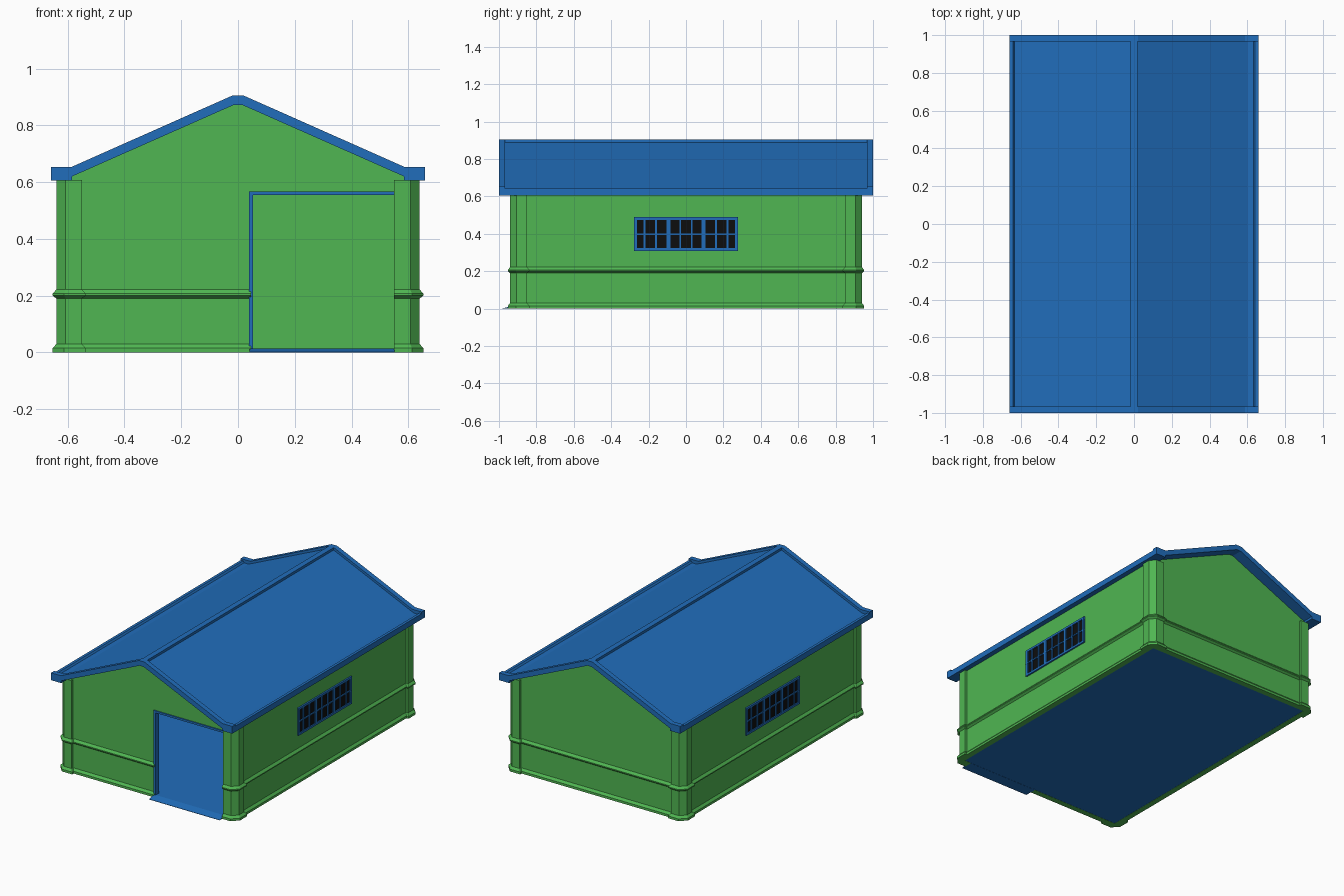
import bpy, bmesh

cube = bpy.data.objects.get("Cube")
if cube:
    bpy.data.objects.remove(cube, do_unlink=True)


def material(name, rgb):
    m = bpy.data.materials.new(name)
    m.use_nodes = True
    m.diffuse_color = (*rgb, 1)
    bsdf = next(n for n in m.node_tree.nodes if n.type == 'BSDF_PRINCIPLED')
    bsdf.inputs["Base Color"].default_value = (*rgb, 1)
    return m


GREEN = material("wall_green", (0.08, 0.47, 0.085))
BLUE = material("trim_blue", (0.015, 0.155, 0.50))
BLACK = material("pane_black", (0.004, 0.004, 0.004))


def finish(name, bm, mat):
    bmesh.ops.recalc_face_normals(bm, faces=bm.faces)
    mesh = bpy.data.meshes.new(name)
    bm.to_mesh(mesh)
    bm.free()
    mesh.materials.append(mat)
    ob = bpy.data.objects.new(name, mesh)
    bpy.context.collection.objects.link(ob)
    return ob


def loft(name, loops, mat):
    """Join equal-length point loops into a closed solid."""
    bm = bmesh.new()
    rings = [[bm.verts.new(p) for p in loop] for loop in loops]
    for a, b in zip(rings, rings[1:]):
        for i in range(len(a)):
            j = (i + 1) % len(a)
            bm.faces.new((a[i], a[j], b[j], b[i]))
    bm.faces.new(rings[0])
    bm.faces.new(rings[-1])
    return finish(name, bm, mat)


def boxes(name, spans, mat):
    """One object from boxes given as ((x0, x1), (y0, y1), (z0, z1))."""
    bm = bmesh.new()
    for span in spans:
        verts = bmesh.ops.create_cube(bm, size=1)["verts"]
        for v in verts:
            v.co = [s[0] if c < 0 else s[1] for s, c in zip(span, v.co)]
    return finish(name, bm, mat)


def extrude_y(name, half, y0, y1, mat):
    """Mirror an x-z half profile and extrude it along y."""
    outline = half + [(-x, z) for x, z in reversed(half)]
    return loft(name, [[(x, y, z) for x, z in outline] for y in (y0, y1)], mat)


def cut(ob, cutter):
    mod = ob.modifiers.new("cut", 'BOOLEAN')
    mod.operation, mod.solver, mod.object = 'DIFFERENCE', 'EXACT', cutter
    bpy.context.view_layer.objects.active = ob
    bpy.ops.object.modifier_apply(modifier=mod.name)
    bpy.data.objects.remove(cutter, do_unlink=True)


# Walls with chamfered corner pillars, skirting and belt moulding
def footprint(z, o):
    q = [(0.625 + o, 0.85 - o), (0.64 + o, 0.85 - o), (0.64 + o, 0.905 + 0.4 * o),
         (0.607 + 0.4 * o, 0.94 + o), (0.55 - o, 0.94 + o), (0.55 - o, 0.925 + o)]
    loop = []
    for sx, sy in ((1, 1), (-1, 1), (-1, -1), (1, -1)):
        part = q if sx * sy > 0 else q[::-1]
        loop += [(sx * x, sy * y, z) for x, y in part]
    return loop


OUT = 0.013
levels = [(0, OUT), (0.015, OUT), (0.03, 0), (0.19, 0), (0.2, OUT),
          (0.207, OUT), (0.222, 0), (0.607, 0)]
walls = loft("walls", [footprint(z, o) for z, o in levels], GREEN)
cut(walls, boxes("room_cutter", [((-0.6, 0.6), (-0.9, 0.9), (-0.1, 1))], GREEN))
cut(walls, boxes("door_cutter", [((0.045, 0.55), (-1.1, -0.85), (-0.1, 0.56))], GREEN))

# Gable walls
gable = [(0.6, 0.6), (0.6, 0.615), (0.583, 0.622), (0.015, 0.875)]
extrude_y("front_gable", gable, -0.925, -0.9, GREEN)
extrude_y("back_gable", gable, 0.9, 0.925, GREEN)

# Floor and entrance ramp
boxes("floor", [((-0.602, 0.602), (-0.902, 0.902), (0.001, 0.013))], BLUE)
ramp = [(-0.98, 0), (-0.98, 0.002), (-0.93, 0.014), (-0.9, 0.014), (-0.9, 0)]
loft("ramp", [[(x, y, z) for y, z in ramp] for x in (0.04, 0.552)], BLUE)

# Door frame
FRAME_Y = (-0.932, -0.893)
boxes("door_frame", [((0.038, 0.053), FRAME_Y, (0, 0.567)),
                     ((0.038, 0.551), FRAME_Y, (0.554, 0.567))], BLUE)

# Roof: sunken panels with ridge cap and eave gutters, then raised gable ends
under = [(0.658, 0.605), (0.585, 0.605), (0.585, 0.62), (0.015, 0.872)]
panel = [(0.018, 0.905), (0.018, 0.889), (0.6, 0.631), (0.632, 0.631),
         (0.64, 0.642), (0.658, 0.642)]
rim = [(0.02, 0.905), (0.588, 0.653), (0.658, 0.653)]


def roof_section(name, top, y0, y1):
    # Closed outline: right top, underside both ways, left top
    right = top + under
    outline = right + [(-x, z) for x, z in reversed(right)]
    return loft(name, [[(x, y, z) for x, z in outline] for y in (y0, y1)], BLUE)


roof_section("roof_panels", panel, -0.968, 0.968)
roof_section("front_roof_rim", rim, -1, -0.967)
roof_section("back_roof_rim", rim, 0.967, 1)

# Side windows: dark panes behind a barred frame
Z0, Z1, HALF = 0.31, 0.488, 0.277
bars = [(s * y, w) for s in (-1, 1)
        for y, w in ((0.269, 0.016), (0.222, 0.009), (0.16, 0.009),
                     (0.094, 0.022), (0.031, 0.009))]
for side, label in ((1, "left"), (-1, "right")):
    def depth(d):
        return tuple(sorted((side * 0.62, side * (0.625 + d))))
    boxes(label + "_window_panes",
          [(depth(0.003), (-HALF, HALF), (Z0, Z1))], BLACK)
    frame = [(depth(0.01), (y - w / 2, y + w / 2), (Z0, Z1)) for y, w in bars]
    frame += [(depth(0.0102), (-HALF, HALF), (z - w / 2, z + w / 2))
              for z, w in ((Z0 + 0.006, 0.014), (0.398, 0.008), (Z1 - 0.006, 0.014))]
    boxes(label + "_window_frame", frame, BLUE)
